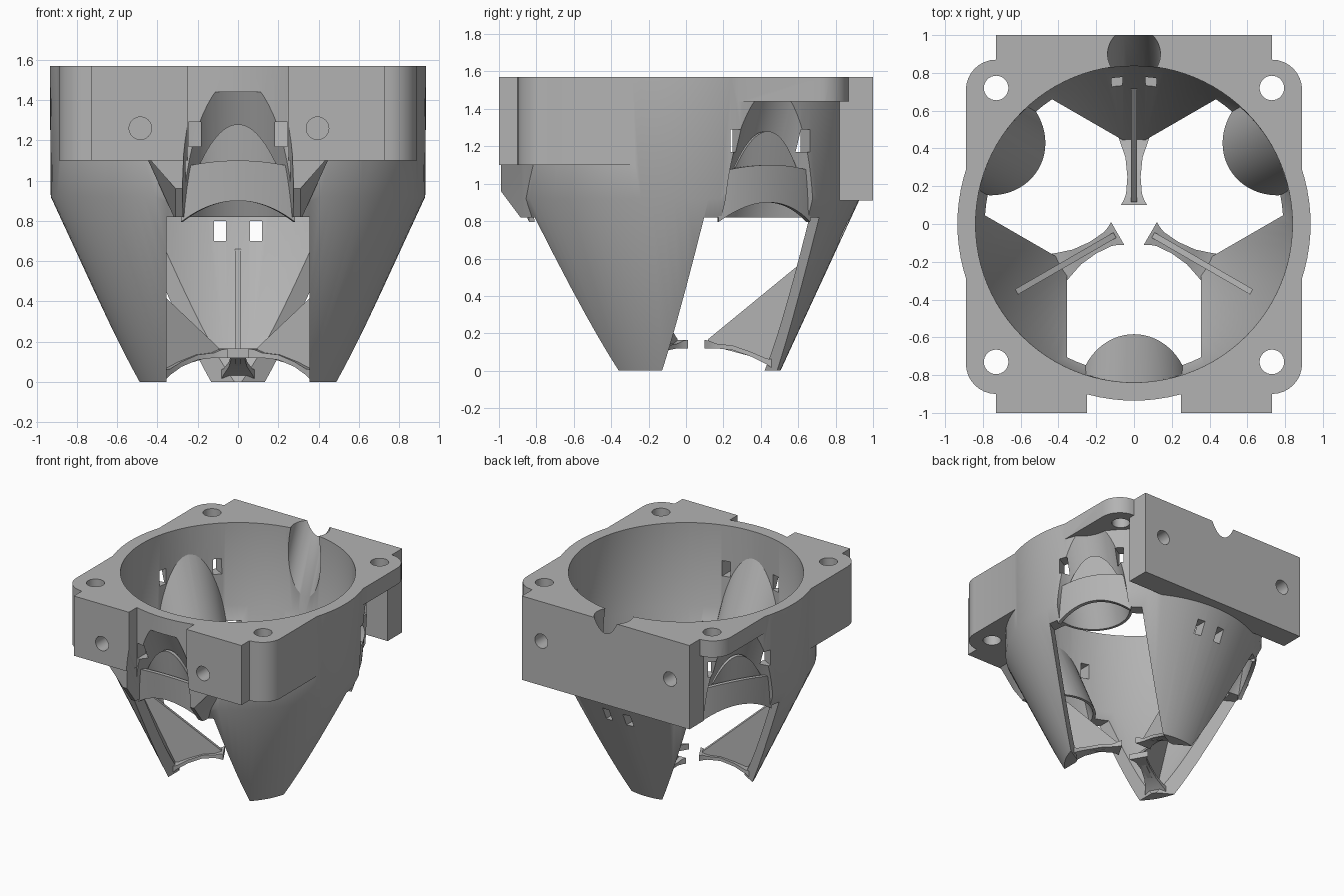
import bpy, bmesh
from math import sin, cos, pi, radians, tau
from mathutils import Matrix, Vector

if "Cube" in bpy.data.objects:
    bpy.data.objects.remove(bpy.data.objects["Cube"])

grey = bpy.data.materials.new("plain grey")
grey.use_nodes = True
grey.diffuse_color = (0.45, 0.45, 0.45, 1)
grey.node_tree.nodes["Principled BSDF"].inputs["Base Color"].default_value = (0.45, 0.45, 0.45, 1)


def solid(name, rings, turn=0):
    """Closed solid lofted through rings of points, turned about z."""
    bm = bmesh.new()
    loops = [[bm.verts.new(p) for p in ring] for ring in rings]
    n = len(loops[0])
    for a, b in zip(loops, loops[1:]):
        for i in range(n):
            j = (i + 1) % n
            bm.faces.new((a[i], a[j], b[j], b[i]))
    bm.faces.new(loops[0])
    bm.faces.new(loops[-1])
    bmesh.ops.recalc_face_normals(bm, faces=bm.faces)
    bm.transform(Matrix.Rotation(radians(turn), 4, 'Z'))
    mesh = bpy.data.meshes.new(name)
    bm.to_mesh(mesh)
    bm.free()
    mesh.materials.append(grey)
    ob = bpy.data.objects.new(name, mesh)
    bpy.context.collection.objects.link(ob)
    return ob


def circle(r, z, n=96, cx=0, cy=0, stretch=1):
    return [(cx + r * stretch * cos(tau * i / n), cy + r * sin(tau * i / n), z) for i in range(n)]


def box(name, x0, x1, y0, y1, z0, z1, turn=0):
    return solid(name, [[(x0, y0, z), (x1, y0, z), (x1, y1, z), (x0, y1, z)] for z in (z0, z1)], turn)


def combine(target, other, how):
    mod = target.modifiers.new(how, 'BOOLEAN')
    mod.operation, mod.object, mod.solver = how, other, 'EXACT'
    bpy.context.view_layer.objects.active = target
    bpy.ops.object.modifier_apply(modifier=mod.name)
    bpy.data.objects.remove(other)


def smooth(ob):
    bpy.ops.object.select_all(action='DESELECT')
    ob.select_set(True)
    bpy.context.view_layer.objects.active = ob
    bpy.ops.object.shade_smooth_by_angle(angle=radians(25))


def plate(name, depth, corner, z0, z1, side):
    """Half plate with two rounded corners on the given y side."""
    pts = [(0.89, -0.2 * side), (0.89, (depth - corner) * side)]
    for k in range(1, 9):
        a = k * pi / 16
        pts.append((0.89 - corner + corner * cos(a), (depth - corner + corner * sin(a)) * side))
    pts += [(-x, y) for x, y in reversed(pts)]
    return solid(name, [[(x, y, z) for x, y in pts] for z in (z0, z1)])


def leaning_tube(name, r, z0, z1, turn):
    """Round tube leaning outward with height, cut level at both ends."""
    lean, stretch = 0.475, 1.107
    rings = []
    for z in (z0, z1):
        inner = 0.9 - (1.44 - z) * lean
        rings.append(circle(r, z, 64, inner + 0.275 * stretch, 0, stretch))
    return solid(name, rings, turn)


def wall_patch(name, half, radii, top, bottom, turn):
    """Curved piece of wall; radii are (bottom, top), heights depend on the angle."""
    rings = []
    for k in range(25):
        a = half * (k / 12 - 1)
        rings.append([(r * cos(a), r * sin(a), z) for r, z in (
            (radii[0], bottom(a)), (radii[1], top(a)),
            (radii[1] - 0.03, top(a)), (radii[0] - 0.03, bottom(a)))])
    return solid(name, rings, turn)


windows = (-90, 30, 150)
legs = (90, 210, 330)
top = 1.57

# Funnel outside, mounting plates and blocks
duct = solid("funnel_duct", [circle(r, z) for r, z in ((0.505, 0), (0.93, 0.92), (0.935, top))])
combine(duct, plate("back_plate", 0.87, 0.16, 1.44, top, 1), 'UNION')
combine(duct, plate("front_plate", 0.9, 0.16, 1.1, top, -1), 'UNION')
combine(duct, box("back_block", -0.73, 0.73, 0.82, 1, 0.91, top), 'UNION')
for s in (1, -1):
    x0, x1 = sorted((0.25 * s, 0.73 * s))
    combine(duct, box("front_pad", x0, x1, -1, -0.7, 1.1, top), 'UNION')
    gusset = solid("gusset", [[(s * x, y, z) for x, z in ((0.26, 1.13), (0.26, low), (0.31, low), (0.46, 1.13))]
                              for y, low in ((-0.99, 0.96), (-0.87, 0.8), (-0.7, 0.8))])
    combine(duct, gusset, 'UNION')

# Hollow inside, leaving three bulges around the leaning recesses
hollow = solid("hollow", [circle(r, z) for r, z in ((0.375, -0.1), (0.42, 0), (0.835, 0.92), (0.84, 1.7))])
for t in windows:
    combine(hollow, leaning_tube("bulge", 0.295, 0.81, 1.55, t), 'DIFFERENCE')
combine(duct, hollow, 'DIFFERENCE')

# Recesses, windows and strap slots
for t in windows:
    combine(duct, leaning_tube("recess", 0.275, 0.78, 1.44, t), 'DIFFERENCE')
    combine(duct, box("window", 0, 1.3, -0.355, 0.355, -0.2, 0.82, t), 'DIFFERENCE')
    for s in (1, -1):
        y0, y1 = sorted((0.185 * s, 0.245 * s))
        combine(duct, box("strap_slot", 0.7, 1.05, y0, y1, 1.17, 1.29, t), 'DIFFERENCE')

# Slots in the back leg
for x in (-0.09, 0.09):
    combine(duct, box("leg_slot", x - 0.03, x + 0.03, 0.5, 1.1, 0.7, 0.8), 'DIFFERENCE')

# Corner bolt holes and blind holes in front and back
for x in (-0.73, 0.73):
    for y in (-0.73, 0.72):
        combine(duct, solid("bolt_hole", [circle(0.065, z, 32, x, y) for z in (1, 1.7)]), 'DIFFERENCE')
for x, y, depth in ((-0.485, -1, 0.2), (0.395, -1, 0.2), (-0.56, 1, -0.2), (0.56, 1, -0.2)):
    rings = [[(x + px, yy, 1.26 + py) for px, py, _ in circle(0.056, 0, 32)] for yy in (y - depth / 4, y + depth)]
    combine(duct, solid("blind_hole", rings), 'DIFFERENCE')

# Leaning cable groove at the back
groove = solid("groove", [circle(0.14, z, 48, 0, 0.9 + (z - top) * 0.4) for z in (0.9, 1.7)])
combine(duct, groove, 'DIFFERENCE')
smooth(duct)

# Lip over each window and arched tongue behind it
for t in windows:
    smooth(wall_patch("window_lip", 0.325, (0.885, 0.905), lambda a: 1.1 - 0.7 * (1 - cos(a)),
                      lambda a: 0.9 - 2 * (1 - cos(a)), t))
    smooth(wall_patch("arched_tongue", 0.215, (0.83, 0.875), lambda a: 1.28 - 4.1 * a * a,
                      lambda a: 0.98, t))

# Curved foot and thin fin inside each leg
foot_sections = [(0.1, 0.07, 0.12, 0.165), (0.125, 0.055, 0.12, 0.16), (0.16, 0.042, 0.12, 0.145),
                 (0.25, 0.035, 0.11, 0.135), (0.35, 0.045, 0.075, 0.1),
                 (0.43, 0.072, 0.035, 0.065), (0.48, 0.09, 0, 0.06)]
for t in legs:
    smooth(solid("leg_foot", [[(r, -w, lo), (r, w, lo), (r, w, hi), (r, -w, hi)]
                              for r, w, lo, hi in foot_sections], t))
    solid("leg_fin", [[(r, y, z) for r, z in ((0.11, 0.14), (0.12, 0.17), (0.73, 0.67), (0.45, 0.05))]
                      for y in (-0.016, 0.016)], t)
